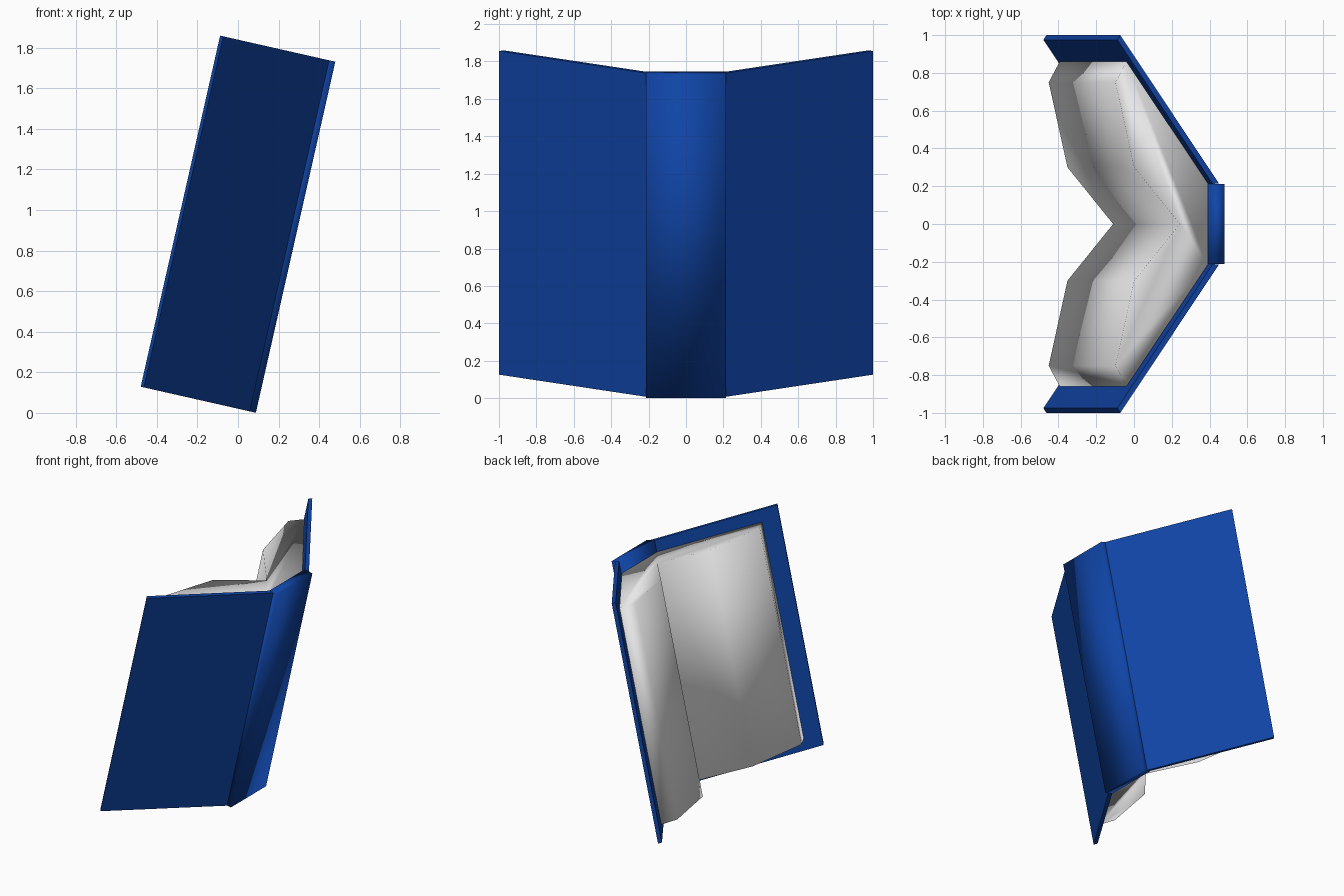
import bpy, bmesh, math

cube = bpy.data.objects.get("Cube")
if cube:
    bpy.data.objects.remove(cube, do_unlink=True)

TILT = math.radians(12.75)   # whole book leans about the y axis
CENTRE_Z = 0.93


def material(name, rgb, rough=0.6):
    m = bpy.data.materials.new(name)
    m.use_nodes = True
    m.diffuse_color = (*rgb, 1)
    bsdf = next(n for n in m.node_tree.nodes if n.type == 'BSDF_PRINCIPLED')
    bsdf.inputs["Base Color"].default_value = (*rgb, 1)
    bsdf.inputs["Roughness"].default_value = rough
    return m


def prism(name, profile, half_height, mat, smooth=False):
    """Extrude an (x, y) profile along the book's own upright axis."""
    bm = bmesh.new()
    base = bm.faces.new([bm.verts.new((x, y, -half_height)) for x, y in profile])
    top = bmesh.ops.extrude_face_region(bm, geom=[base])
    verts = [g for g in top["geom"] if isinstance(g, bmesh.types.BMVert)]
    bmesh.ops.translate(bm, verts=verts, vec=(0, 0, 2 * half_height))
    bmesh.ops.recalc_face_normals(bm, faces=bm.faces)
    for f in bm.faces:
        f.smooth = smooth
    mesh = bpy.data.meshes.new(name)
    bm.to_mesh(mesh)
    bm.free()
    mesh.materials.append(mat)
    ob = bpy.data.objects.new(name, mesh)
    ob.location.z = CENTRE_Z
    ob.rotation_euler.y = TILT
    bpy.context.collection.objects.link(ob)
    return ob


blue = material("cover blue", (0.005, 0.058, 0.38))
paper = material("paper white", (0.8, 0.8, 0.8))

# Covers: two slanted boards, mirrored across y
board = [(-0.291, 0.975), (-0.275, 1.0), (0.260, 0.215), (0.227, 0.212)]
for name, side in (("back_cover", 1), ("front_cover", -1)):
    prism(name, [(x, side * y) for x, y in board], 0.887, blue)

# Spine: softly shaded slab joining the boards
prism("spine", [(0.225, -0.213), (0.291, -0.213), (0.291, 0.213), (0.225, 0.213)],
      0.887, blue, smooth=True)

# Pages: two bulging halves meeting in a central valley, shorter than the covers
half = [(0.068, 0.0), (-0.18, 0.30), (-0.282, 0.75), (-0.222, 0.86), (0.222, 0.213)]
pages = half + [(x, -y) for x, y in reversed(half[1:])]
prism("pages", pages, 0.80, paper, smooth=True)
